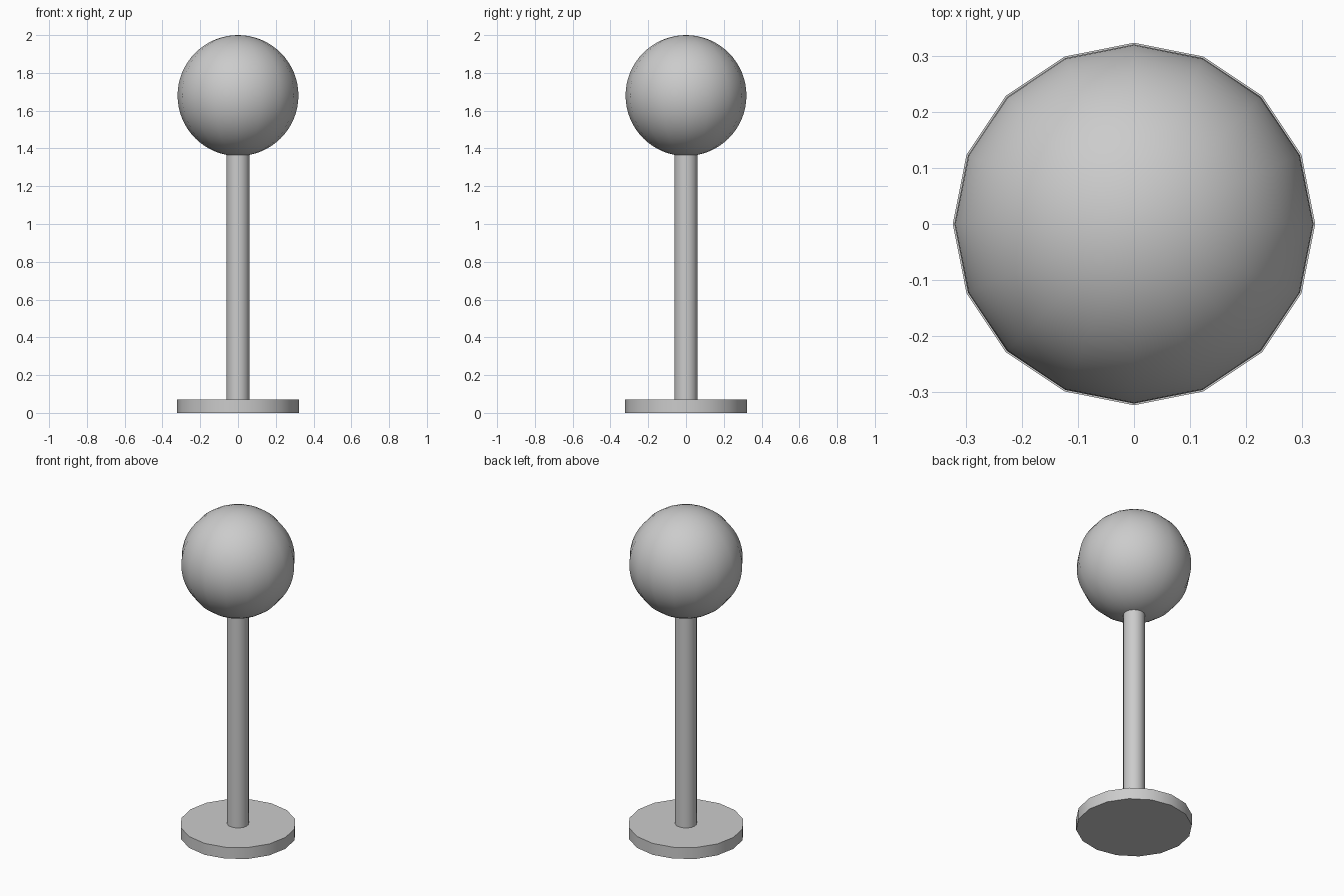
import bpy
import math

cube = bpy.data.objects.get("Cube")
if cube:
    bpy.data.objects.remove(cube, do_unlink=True)

SIDES = 16
RADIUS = 0.32
BASE_HEIGHT = 0.07
BALL_CENTRE = 1.68

grey = bpy.data.materials.new("plain_grey")
grey.use_nodes = True
colour = (0.6, 0.6, 0.6, 1)
grey.diffuse_color = colour
grey.node_tree.nodes["Principled BSDF"].inputs["Base Color"].default_value = colour


def finish(name):
    """Name the active object, colour it and smooth its round sides."""
    part = bpy.context.object
    part.name = name
    part.data.materials.append(grey)
    bpy.ops.object.shade_smooth_by_angle(angle=math.radians(40))
    return part


def upright_cylinder(name, radius, bottom, top):
    bpy.ops.mesh.primitive_cylinder_add(
        vertices=SIDES, radius=radius, depth=top - bottom,
        location=(0, 0, (bottom + top) / 2))
    return finish(name)


# Flat disc foot
upright_cylinder("base", RADIUS + 0.003, 0, BASE_HEIGHT)

# Slim post, running just into the ball
upright_cylinder("post", 0.061, BASE_HEIGHT, BALL_CENTRE - RADIUS + 0.03)

# Round ball on top
bpy.ops.mesh.primitive_uv_sphere_add(
    segments=SIDES, ring_count=SIDES * 2, radius=RADIUS,
    location=(0, 0, BALL_CENTRE))
finish("ball")
